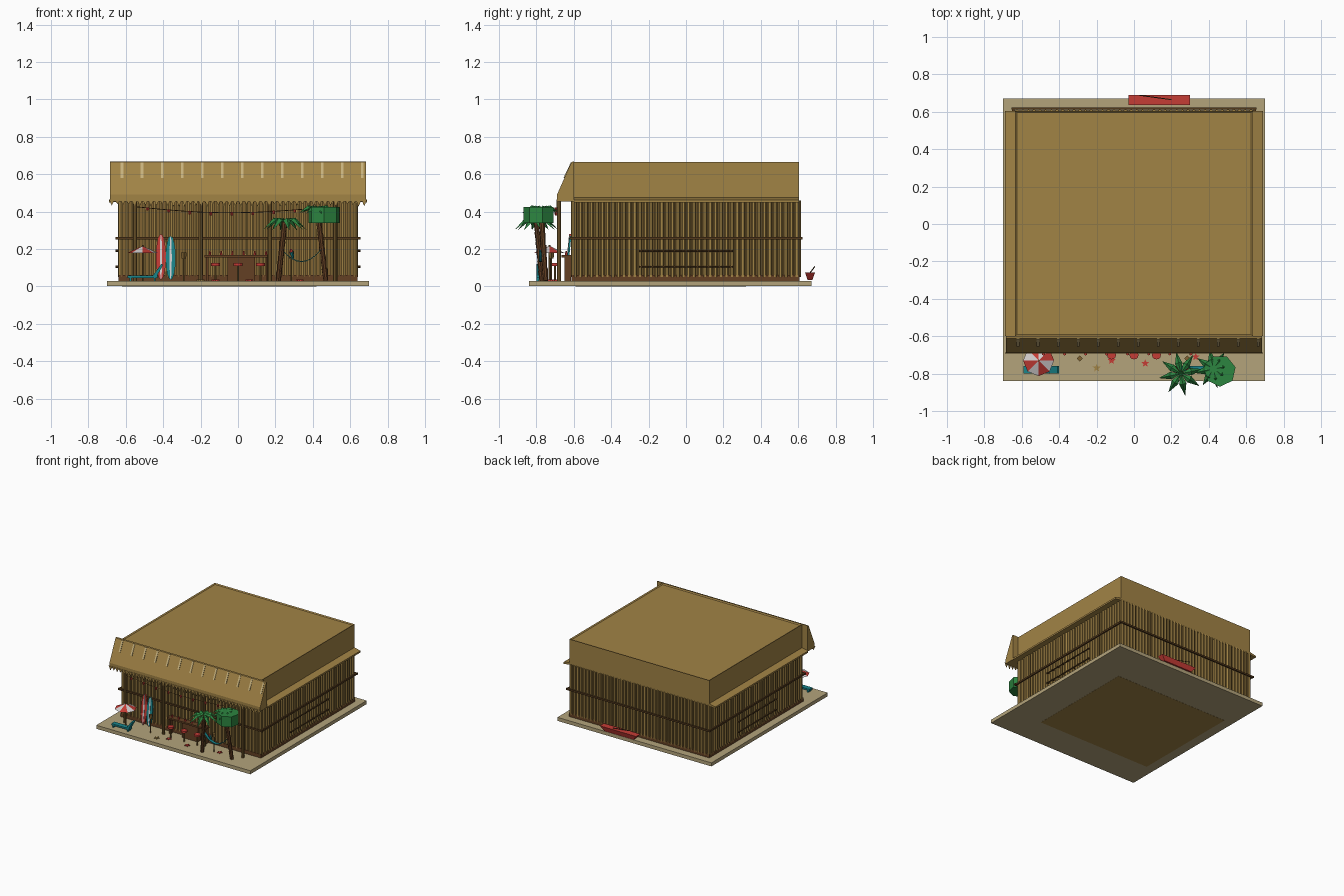
import bpy, bmesh, math, random
from mathutils import Vector, Matrix

random.seed(4)
if "Cube" in bpy.data.objects:
    bpy.data.objects.remove(bpy.data.objects["Cube"], do_unlink=True)


def material(name, *rgb):
    m = bpy.data.materials.new(name)
    m.use_nodes = True
    col = tuple((c / 255) ** 2.2 for c in rgb) + (1,)
    m.diffuse_color = col
    m.node_tree.nodes["Principled BSDF"].inputs["Base Color"].default_value = col
    return m


thatch = material("thatch", 160, 130, 71)
bamboo = material("shaded bamboo", 128, 100, 54)
straw = material("pale straw", 198, 176, 124)
dark = material("dark wood", 84, 60, 34)
wood = material("red brown wood", 100, 66, 40)
sand = material("sand", 178, 162, 122)
red = material("red", 196, 62, 56)
green = material("leaf green", 48, 132, 66)
teal = material("teal", 32, 132, 138)
white = material("off white", 212, 208, 208)


def finish(name, bm, *mats):
    bmesh.ops.recalc_face_normals(bm, faces=bm.faces)
    me = bpy.data.meshes.new(name)
    bm.to_mesh(me)
    bm.free()
    for m in mats:
        me.materials.append(m)
    ob = bpy.data.objects.new(name, me)
    bpy.context.collection.objects.link(ob)
    return ob


def box(bm, x0, x1, y0, y1, z0, z1):
    mat = Matrix.Translation(((x0 + x1) / 2, (y0 + y1) / 2, (z0 + z1) / 2))
    bmesh.ops.create_cube(bm, size=1, matrix=mat @ Matrix.Diagonal((x1 - x0, y1 - y0, z1 - z0, 1)))


def rod(bm, p, q, r, r2=None, n=6):
    p, q = Vector(p), Vector(q)
    rot = (q - p).to_track_quat('Z', 'Y').to_matrix().to_4x4()
    bmesh.ops.create_cone(bm, cap_ends=True, segments=n, radius1=r, radius2=r if r2 is None else r2,
                          depth=(q - p).length, matrix=Matrix.Translation((p + q) / 2) @ rot)


def prism(bm, pts, step):
    f = bm.faces.new([bm.verts.new(p) for p in pts])
    ext = bmesh.ops.extrude_face_region(bm, geom=[f], use_keep_orig=True)["geom"]
    bmesh.ops.translate(bm, vec=step, verts=[v for v in ext if isinstance(v, bmesh.types.BMVert)])


def simple_box(name, mat, *size):
    bm = bmesh.new()
    box(bm, *size)
    return finish(name, bm, mat)


# Ground slab, floor and building core
simple_box("sand_base", sand, -.7, .7, -.84, .67, .001, .03)
simple_box("floor_underside", thatch, -.62, .42, -.59, .32, 0, .004)
simple_box("wall_core", bamboo, -.622, .622, -.596, .596, .03, .46)
simple_box("wall_skirting", wood, -.638, .638, -.612, .608, .03, .06)

# Bamboo poles on all four walls
bm = bmesh.new()
count = 42
for i in range(count):
    t = -1 + 2 * i / (count - 1)
    for s in (-1, 1):
        r = random.uniform(.010, .0125)
        rod(bm, (t * .625, s * .602, .05), (t * .625, s * .602, .46), r)
        rod(bm, (s * .63, t * .592, .05), (s * .63, t * .592, .46), r)
finish("wall_poles", bm, thatch)

# Rails around the walls and short pegged slats on the sides
bm = bmesh.new()
for s in (-1, 1):
    box(bm, -.655, .655, s * .617 - .006, s * .617 + .006, .25, .264)
    box(bm, s * .645 - .006, s * .645 + .006, -.622, .615, .25, .264)
    for z in (.105, .19):
        rod(bm, (s * .648, -.25, z), (s * .648, .25, z), .005)
        for k in range(9):
            y = -.24 + k * .06
            rod(bm, (s * .635, y, z), (s * .655, y, z), .006)
finish("wall_rails", bm, dark)

# Flat roof with a low rim
bm = bmesh.new()
box(bm, -.635, .635, -.6, .605, .455, .665)
bm.faces.ensure_lookup_table()
top = max(bm.faces, key=lambda f: f.calc_center_median().z)
bmesh.ops.inset_region(bm, faces=[top], thickness=.014)
bmesh.ops.translate(bm, vec=(0, 0, -.007), verts=top.verts)
finish("roof", bm, thatch)

# Side eaves and the sloping front awning
bm = bmesh.new()
for s in (-1, 1):
    prism(bm, [(s * x, -.6, z) for x, z in ((.63, .475), (.69, .462), (.69, .448), (.63, .455))], (0, 1.205, 0))
prism(bm, [(-.685, y, z) for y, z in ((-.6, .668), (-.612, .665), (-.69, .49), (-.69, .455), (-.6, .455))],
      (1.37, 0, 0))
finish("eaves_and_awning", bm, thatch)

# Ragged fringe under the awning
bm = bmesh.new()
for i in range(46):
    x = -.69 + i * .03
    prism(bm, [(x, -.693, .465), (x + .03, -.693, .465), (x + .015, -.693, random.uniform(.425, .44))], (0, .006, 0))
finish("awning_fringe", bm, thatch)

# Straw tufts laid over the awning top
bm = bmesh.new()
for i in range(13):
    x = -.62 + i * .107
    prism(bm, [(x - .007, -.616, .662), (x + .007, -.616, .662), (x + .007, -.655, .58), (x - .007, -.655, .58)],
          (0, .006, 0))
finish("awning_tufts", bm, straw)

# Front veranda posts
bm = bmesh.new()
for x in (-.55, -.2, .17, .52):
    rod(bm, (x, -.68, .03), (x, -.68, .46), .011, n=8)
finish("veranda_posts", bm, bamboo)

# String lights
bm = bmesh.new()
bulbs = bmesh.new()
last = None
for i in range(17):
    t = i / 16
    p = Vector((-.54 + t * .9, -.69, .425 - .025 * math.sin(math.pi * t) - .012 * t))
    if last:
        rod(bm, last, p, .002, n=4)
    last = p
    if i % 2:
        rod(bulbs, p + Vector((0, -.004, .003)), p - Vector((0, .004, .015)), .009, .007)
finish("light_string", bm, dark)
finish("light_bulbs", bulbs, red)

# Bar counter, bottles and stools
bm = bmesh.new()
box(bm, -.18, .17, -.665, -.615, .155, .168)
box(bm, -.055, .09, -.65, -.615, .03, .155)
for x in (-.17, .15):
    box(bm, x, x + .012, -.65, -.615, .03, .155)
finish("bar_counter", bm, wood)
bm = bmesh.new()
for i in range(6):
    x = -.15 + i * .06
    rod(bm, (x, -.64, .168), (x, -.64, .188), .008, .004)
finish("bar_bottles", bm, red)
seats, legs = bmesh.new(), bmesh.new()
for x in (-.12, 0, .12):
    rod(seats, (x, -.7, .108), (x, -.7, .124), .024, n=12)
    rod(legs, (x, -.7, .03), (x, -.7, .11), .006)
finish("stool_seats", seats, red)
finish("stool_legs", legs, bamboo)


# Surfboards leaning on the wall
def surfboard(name, mat, x, height):
    for part, m, w, y in (("board", mat, .027, -.65), ("stripe", white, .006, -.653)):
        bm = bmesh.new()
        pts = []
        for k in range(16):
            a = math.tau * k / 16
            z = .035 + height * (.5 + .5 * math.sin(a))
            pts.append((x + w * math.cos(a), y + z * .1, z))
        prism(bm, pts, (0, .01, 0))
        finish(name + "_" + part, bm, m)


surfboard("red_surf", red, -.412, .245)
surfboard("teal_surf", teal, -.36, .235)

# Parasol with alternating panels
bm = bmesh.new()
rod(bm, (-.51, -.73, .178), (-.51, -.73, .215), .083, .003, n=8)
for f in bm.faces:
    c = f.calc_center_median()
    f.material_index = int((math.atan2(c.y + .73, c.x + .51) + math.pi) / (math.tau / 8)) % 2
finish("parasol_canopy", bm, red, white)
bm = bmesh.new()
rod(bm, (-.51, -.73, .03), (-.51, -.73, .222), .005)
finish("parasol_pole", bm, bamboo)

# Beach lounger
bm = bmesh.new()
box(bm, -.59, -.43, -.8, -.76, .045, .058)
prism(bm, [(x, -.8, z) for x, z in ((-.44, .045), (-.4, .115), (-.41, .12), (-.455, .058))], (0, .04, 0))
for x in (-.58, -.45):
    box(bm, x, x + .01, -.8, -.76, .03, .046)
finish("beach_lounger", bm, teal)

# Garden torches
bm = bmesh.new()
for x in (-.29, .285):
    rod(bm, (x, -.72, .03), (x, -.72, .155), .004)
    rod(bm, (x, -.72, .15), (x, -.72, .182), .012, .016, 4)
finish("garden_torches", bm, bamboo)


# Starfish on the sand
def starfish(name, mat, x, y):
    bm = bmesh.new()
    pts = []
    for k in range(10):
        r = .01 if k % 2 else .022
        a = math.tau * k / 10 + math.pi / 2
        pts.append((x + r * math.cos(a), y + r * math.sin(a), .03))
    prism(bm, pts, (0, 0, .006))
    finish(name, bm, mat)


for i, (x, y) in enumerate(((-.12, -.73), (.06, -.745), (.33, -.71))):
    starfish("red_starfish_%d" % i, red, x, y)
starfish("tan_starfish", thatch, -.2, -.77)


# Palm trees
def palm(name, foot, head, spread, droop, fronds=8):
    bm = bmesh.new()
    foot, head = Vector(foot), Vector(head)
    for k in range(6):
        rod(bm, foot.lerp(head, k / 6), foot.lerp(head, (k + 1) / 6), .013, .016, 8)
    finish(name + "_trunk", bm, wood)
    bm = bmesh.new()
    for k in range(fronds):
        turn = Matrix.Rotation(math.tau * k / fronds + .2, 3, 'Z')
        w = .02

        def vert(x, y, z):
            return bm.verts.new(head + turn @ Vector((x, y, z)))
        root, ridge = vert(0, 0, .012), vert(spread * .5, 0, .022)
        tip = vert(spread, 0, -droop)
        left, right = vert(spread * .45, w, .008), vert(spread * .45, -w, .008)
        for tri in ((root, ridge, left), (root, right, ridge), (ridge, tip, left), (ridge, right, tip)):
            bm.faces.new(tri)
    finish(name + "_fronds", bm, green)


palm("short_palm", (.215, -.77, .03), (.25, -.8, .345), .12, .045)
palm("tall_palm", (.47, -.75, .03), (.425, -.775, .41), .105, .02)
bm = bmesh.new()
rod(bm, (.46, -.785, .34), (.46, -.785, .425), .085, n=7)
finish("palm_crown", bm, green)

# Hammock slung between the palms
bm = bmesh.new()
pts = [(.24 + .2 * t, .195 - .24 * t * (1 - t)) for t in (k / 8 for k in range(9))]
prism(bm, [(x, -.785, z) for x, z in pts] + [(x, -.785, z - .005) for x, z in reversed(pts)], (0, .025, 0))
finish("hammock", bm, teal)

# Small parrot perched by the short palm
bm = bmesh.new()
rod(bm, (.295, -.765, .15), (.285, -.775, .185), .006, .012)
finish("parrot_body", bm, teal)
bm = bmesh.new()
rod(bm, (.285, -.775, .183), (.284, -.777, .2), .011, .005)
finish("parrot_head", bm, red)

# Rowing boat behind the hut, with a paddle
bm = bmesh.new()
box(bm, -.03, .3, .636, .69, .035, .075)
for v in bm.verts:
    if v.co.z < .05:
        v.co.x = .135 + (v.co.x - .135) * .8
        v.co.y = .663 + (v.co.y - .663) * .5
finish("rowing_boat", bm, red)
bm = bmesh.new()
rod(bm, (.03, .688, .105), (.2, .665, .075), .003)
finish("boat_paddle", bm, dark)
